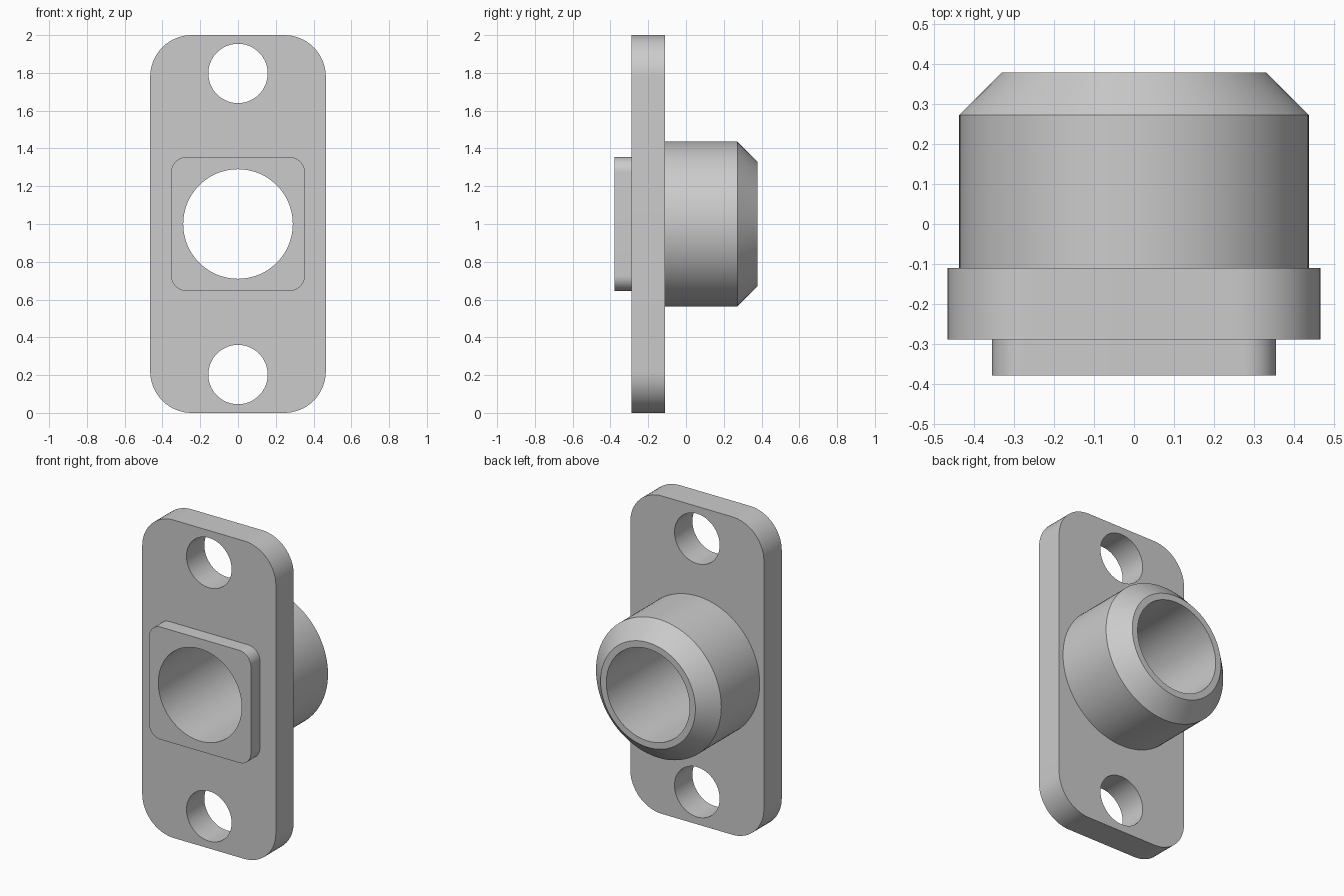
import bpy
import bmesh
from math import pi, sin, cos, radians
from mathutils import Matrix

cube = bpy.data.objects.get("Cube")
if cube:
    bpy.data.objects.remove(cube, do_unlink=True)

grey = bpy.data.materials.new("plain grey")
grey.use_nodes = True
colour = (0.6, 0.6, 0.6, 1)
grey.diffuse_color = colour
grey.node_tree.nodes["Principled BSDF"].inputs["Base Color"].default_value = colour

MID = 1.0  # height of the central axis


def make_object(name, bm):
    bmesh.ops.recalc_face_normals(bm, faces=bm.faces)
    mesh = bpy.data.meshes.new(name)
    bm.to_mesh(mesh)
    bm.free()
    mesh.materials.append(grey)
    obj = bpy.data.objects.new(name, mesh)
    bpy.context.collection.objects.link(obj)
    return obj


def rounded_block(name, half_x, half_z, radius, y0, y1, steps=16):
    """Rounded rectangle in the XZ plane, extruded along y."""
    bm = bmesh.new()
    verts = []
    for i, (sx, sz) in enumerate([(1, 1), (-1, 1), (-1, -1), (1, -1)]):
        for k in range(steps + 1):
            a = (i + k / steps) * pi / 2
            verts.append(bm.verts.new((sx * (half_x - radius) + radius * cos(a), y0,
                                       MID + sz * (half_z - radius) + radius * sin(a))))
    face = bm.faces.new(verts)
    new = bmesh.ops.extrude_face_region(bm, geom=[face])["geom"]
    moved = [g for g in new if isinstance(g, bmesh.types.BMVert)]
    bmesh.ops.translate(bm, verts=moved, vec=(0, y1 - y0, 0))
    return make_object(name, bm)


def turned(name, profile, z=MID, sides=96):
    """Solid turned about the y direction from (radius, y) points."""
    bm = bmesh.new()
    rings = [[bm.verts.new((r * cos(2 * pi * i / sides), y, z + r * sin(2 * pi * i / sides)))
              for i in range(sides)] for r, y in profile]
    for a, b in zip(rings, rings[1:]):
        for i in range(sides):
            j = (i + 1) % sides
            bm.faces.new((a[i], a[j], b[j], b[i]))
    bm.faces.new(rings[0])
    bm.faces.new(rings[-1])
    return make_object(name, bm)


def combine(target, tool, operation):
    mod = target.modifiers.new(operation.lower(), 'BOOLEAN')
    mod.operation = operation
    mod.solver = 'EXACT'
    mod.object = tool
    bpy.context.view_layer.objects.active = target
    bpy.ops.object.modifier_apply(modifier=mod.name)
    bpy.data.objects.remove(tool, do_unlink=True)


# Flange plate with the square front pad and chamfered rear barrel
flange = rounded_block("flanged_bushing", 0.465, 1.0, 0.22, -0.288, -0.11)
pad = rounded_block("front_pad", 0.354, 0.354, 0.08, -0.378, -0.2)
barrel = turned("rear_barrel", [(0.436, -0.2), (0.436, 0.272), (0.33, 0.378)])
combine(flange, pad, 'UNION')
combine(flange, barrel, 'UNION')

# Central bore and the two mounting holes
for name, radius, z in [("bore", 0.29, MID), ("lower_hole", 0.157, 0.203),
                        ("upper_hole", 0.157, 1.797)]:
    cutter = turned(name, [(radius, -0.6), (radius, 0.6)], z)
    combine(flange, cutter, 'DIFFERENCE')

# Smooth curved walls, crisp edges
bpy.ops.object.select_all(action='DESELECT')
flange.select_set(True)
bpy.context.view_layer.objects.active = flange
bpy.ops.object.shade_smooth_by_angle(angle=radians(30))
